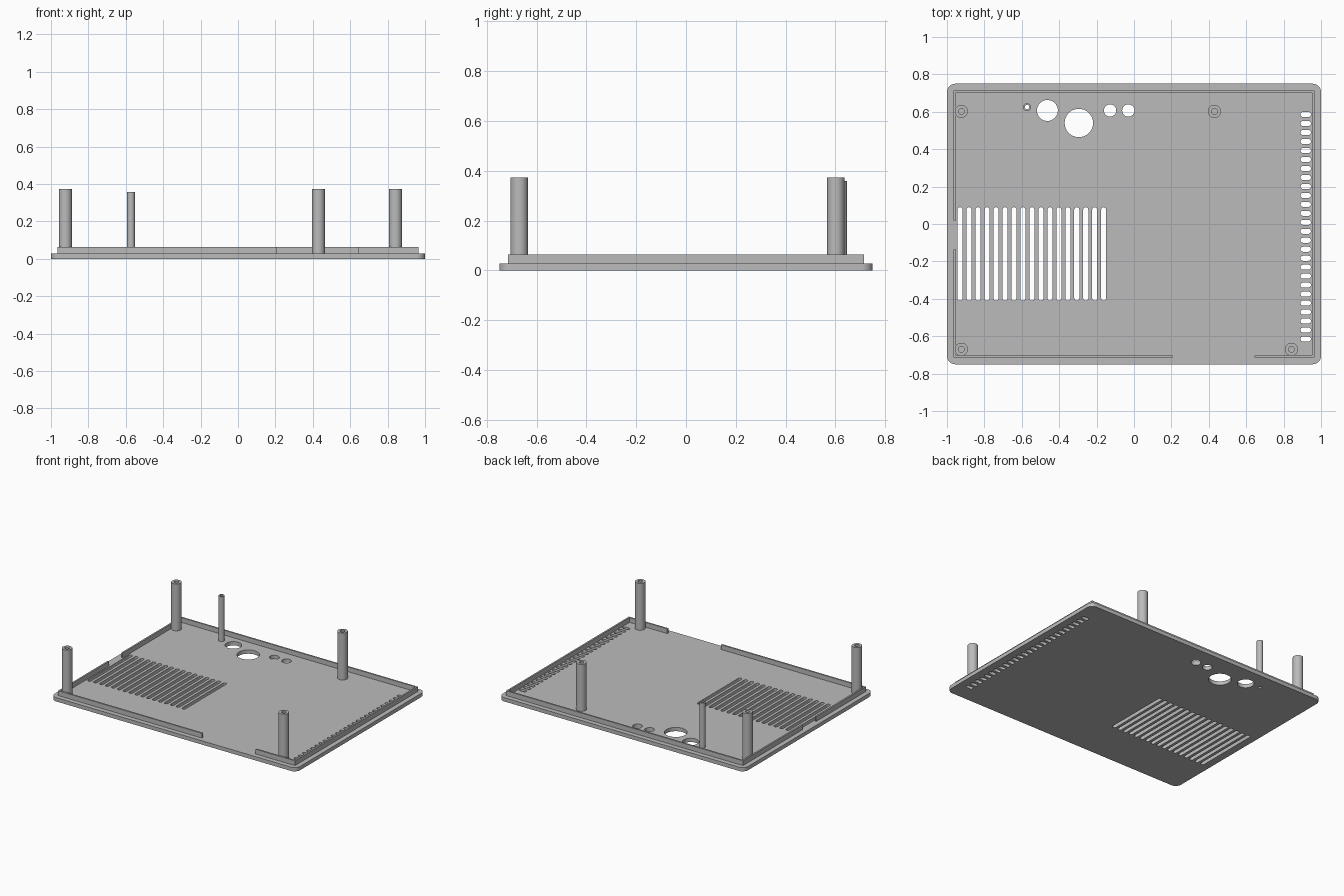
import bpy, bmesh
from math import pi, cos, sin
from mathutils import Vector

cube = bpy.data.objects.get("Cube")
if cube:
    bpy.data.objects.remove(cube, do_unlink=True)

grey = bpy.data.materials.new("plain_grey")
grey.use_nodes = True
colour = (0.5, 0.5, 0.5, 1)
grey.diffuse_color = colour
grey.node_tree.nodes["Principled BSDF"].inputs["Base Color"].default_value = colour

FLOOR, RIM_TOP = 0.028, 0.063


def finish(name, bm):
    bmesh.ops.recalc_face_normals(bm, faces=bm.faces)
    mesh = bpy.data.meshes.new(name)
    bm.to_mesh(mesh)
    bm.free()
    mesh.materials.append(grey)
    obj = bpy.data.objects.new(name, mesh)
    bpy.context.collection.objects.link(obj)
    return obj


def smooth(obj):
    bpy.ops.object.select_all(action='DESELECT')
    obj.select_set(True)
    bpy.context.view_layer.objects.active = obj
    bpy.ops.object.shade_smooth_by_angle(angle=pi / 6)


def rounded_prism(bm, x, y, w, d, r, z0, z1, steps=8):
    """Rounded rectangle (a circle or slot when r is half a side) pulled up from z0 to z1."""
    points = []
    for q, (sx, sy) in enumerate([(1, 1), (-1, 1), (-1, -1), (1, -1)]):
        for i in range(steps + 1):
            a = (q + i / steps) * pi / 2
            points.append((x + sx * (w / 2 - r) + r * cos(a),
                           y + sy * (d / 2 - r) + r * sin(a), z0))
    verts = [bm.verts.new(p) for p in points]
    bmesh.ops.remove_doubles(bm, verts=verts, dist=1e-5)
    face = bm.faces.new([v for v in verts if v.is_valid])
    top = bmesh.ops.extrude_face_region(bm, geom=[face], use_keep_orig=True)
    bmesh.ops.translate(bm, vec=(0, 0, z1 - z0),
                        verts=[g for g in top["geom"] if isinstance(g, bmesh.types.BMVert)])


def tube(name, x, y, r_out, r_in, z0, z1, z_in):
    """Hollow post spun from its wall profile."""
    bm = bmesh.new()
    profile = [(r_out, z0), (r_out, z1), (r_in, z1), (r_in, z_in)]
    verts = [bm.verts.new((x + r, y, z)) for r, z in profile]
    edges = [bm.edges.new(pair) for pair in zip(verts, verts[1:])]
    bmesh.ops.spin(bm, geom=verts + edges, cent=(x, y, 0), axis=(0, 0, 1),
                   angle=2 * pi, steps=32, use_merge=True)
    bmesh.ops.remove_doubles(bm, verts=bm.verts, dist=1e-5)
    smooth(finish(name, bm))


# Base plate
bm = bmesh.new()
rounded_prism(bm, 0, 0, 2, 1.5, 0.045, 0, FLOOR)
plate = finish("base_plate", bm)

# Openings: long vents, side vents and round ports
bm = bmesh.new()
for i in range(17):
    rounded_prism(bm, -0.93 + i * 0.048, -0.16, 0.027, 0.5, 0.0135, -0.1, 0.1, 4)
for i in range(26):
    rounded_prism(bm, 0.918, 0.585 - i * 0.048, 0.056, 0.027, 0.0135, -0.1, 0.1, 4)
for x, y, r in [(-0.463, 0.607, 0.056), (-0.295, 0.54, 0.076), (-0.128, 0.607, 0.033),
                (-0.03, 0.607, 0.033), (-0.572, 0.625, 0.012)]:
    rounded_prism(bm, x, y, 2 * r, 2 * r, r, -0.1, 0.1)
cutter = finish("opening_cutter", bm)
cutter.hide_render = True

cut = plate.modifiers.new("openings", 'BOOLEAN')
cut.operation, cut.solver, cut.object = 'DIFFERENCE', 'EXACT', cutter
bpy.context.view_layer.objects.active = plate
bpy.ops.object.modifier_apply(modifier=cut.name)
bpy.data.objects.remove(cutter, do_unlink=True)
smooth(plate)

# Rim walls, with gaps in the front and right sides
X, Y, T = 0.965, 0.715, 0.012
walls = {
    "rim_back": (-X, X, Y - T, Y),
    "rim_left": (X - T, X, -Y, Y - T),
    "rim_right_rear": (-X, T - X, 0.02, Y - T),
    "rim_right_front": (-X, T - X, -Y, -0.137),
    "rim_front_right": (T - X, 0.207, -Y, T - Y),
    "rim_front_left": (0.645, X - T, -Y, T - Y),
}
for name, (x0, x1, y0, y1) in walls.items():
    bm = bmesh.new()
    bmesh.ops.create_cube(bm, size=1)
    bmesh.ops.scale(bm, vec=(x1 - x0, y1 - y0, RIM_TOP - FLOOR), verts=bm.verts)
    bmesh.ops.translate(bm, vec=Vector((x0 + x1, y0 + y1, RIM_TOP + FLOOR)) / 2, verts=bm.verts)
    finish(name, bm)

# Screw posts and the thin button guide
posts = {"post_back_right": (-0.923, 0.602), "post_back_left": (0.43, 0.602),
         "post_front_right": (-0.923, -0.67), "post_front_left": (0.842, -0.67)}
for name, (x, y) in posts.items():
    tube(name, x, y, 0.035, 0.016, FLOOR, 0.373, FLOOR)
tube("button_guide", -0.572, 0.625, 0.021, 0.012, FLOOR, 0.358, FLOOR)
